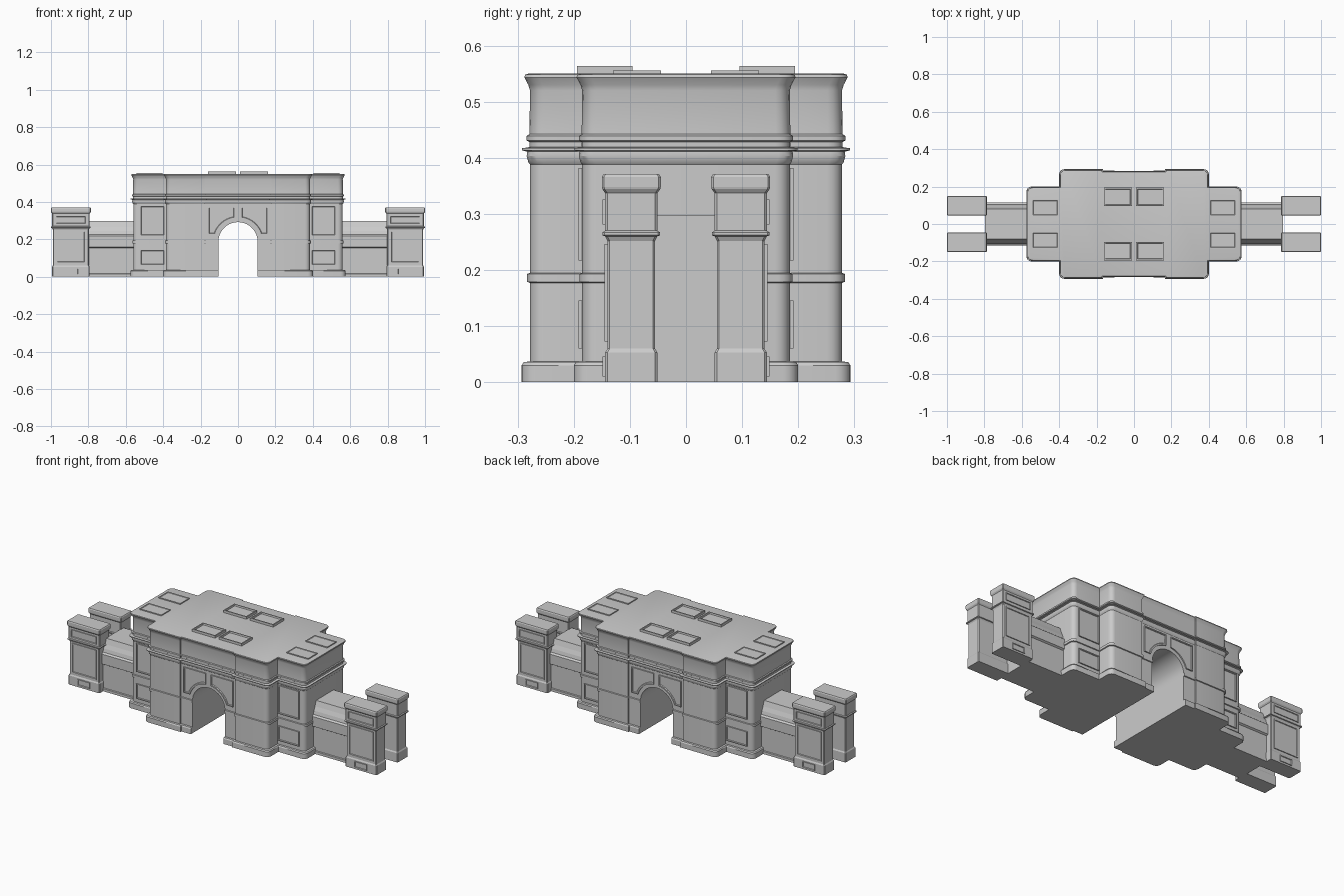
import bpy, bmesh, math
from mathutils import Vector

if "Cube" in bpy.data.objects:
    bpy.data.objects.remove(bpy.data.objects["Cube"], do_unlink=True)

stone = bpy.data.materials.new("pale_grey_stone")
stone.use_nodes = True
stone.diffuse_color = (0.6, 0.6, 0.6, 1)
stone.node_tree.nodes["Principled BSDF"].inputs["Base Color"].default_value = (0.6, 0.6, 0.6, 1)


def finish(bm, name, mirror=(False, False)):
    bmesh.ops.recalc_face_normals(bm, faces=bm.faces[:])
    mesh = bpy.data.meshes.new(name)
    bm.to_mesh(mesh)
    bm.free()
    mesh.materials.append(stone)
    obj = bpy.data.objects.new(name, mesh)
    bpy.context.collection.objects.link(obj)
    if any(mirror):
        mod = obj.modifiers.new("mirror", 'MIRROR')
        mod.use_axis = (mirror[0], mirror[1], False)
        mod.use_mirror_merge = False
    return obj


def loft(name, rings, mirror=(False, False)):
    """Skin closed rings of equal length and cap both ends."""
    bm = bmesh.new()
    loops = [[bm.verts.new(p) for p in ring] for ring in rings]
    for a, b in zip(loops, loops[1:]):
        for i in range(len(a)):
            j = (i + 1) % len(a)
            bm.faces.new((a[i], a[j], b[j], b[i]))
    bm.faces.new(loops[0])
    bm.faces.new(loops[-1])
    return finish(bm, name, mirror)


def rect(x0, x1, z0, z1):
    return [(x0, z0), (x1, z0), (x1, z1), (x0, z1)]


def panel(name, pts, base, height, frame=0.008, sink=0.004, roof=False):
    """Raised panel with a sunken field, repeated in all four quarters."""
    def place(u, v):
        return (u, v, base) if roof else (u, -base, v)
    out = Vector((0, 0, 1)) if roof else Vector((0, -1, 0))
    bm = bmesh.new()
    face = bm.faces.new([bm.verts.new(place(u, v)) for u, v in pts])
    ext = bmesh.ops.extrude_face_region(bm, geom=[face])["geom"]
    bmesh.ops.translate(bm, vec=out * height,
                        verts=[g for g in ext if isinstance(g, bmesh.types.BMVert)])
    bmesh.ops.recalc_face_normals(bm, faces=bm.faces[:])
    bm.faces.ensure_lookup_table()
    front = max(bm.faces, key=lambda f: f.calc_center_median().dot(out))
    bmesh.ops.inset_region(bm, faces=[front], thickness=frame)
    bmesh.ops.inset_region(bm, faces=[front], thickness=0.003, depth=-sink)
    return finish(bm, name, (True, True))


# Stepped plan with rounded outer corners
def rounded(x, y, r=0.026, steps=4):
    angles = [math.pi / 2 * (1 - i / steps) for i in range(steps + 1)]
    return [(x - r + r * math.cos(a), y - r + r * math.sin(a)) for a in angles]


def plan(d, z):
    q = [(0.18 - d, 0.27 + d), (0.18 - d, 0.278 + d)]
    q += rounded(0.385 + d, 0.278 + d)
    q += [(0.385 + d, 0.185 + d)]
    q += rounded(0.56 + d, 0.185 + d)
    half = q + [(x, -y) for x, y in reversed(q)]
    ring = half + [(-x, y) for x, y in reversed(half)]
    return [(x, y, z) for x, y in ring]


# Main block: plinth, string course, cornices and attic
block_profile = [
    (0.015, 0), (0.015, 0.03), (0.011, 0.036), (0, 0.037),
    (0, 0.177), (0.005, 0.179), (0.005, 0.193), (0, 0.195),
    (0, 0.388), (0.003, 0.392), (0.006, 0.403), (0.005, 0.411),
    (0.014, 0.413), (0.014, 0.417), (0.001, 0.419), (0.001, 0.428),
    (0.006, 0.431), (0.006, 0.439), (0.001, 0.442), (0, 0.52),
    (0.003, 0.53), (0.01, 0.543), (0.009, 0.548), (0.003, 0.55)]
block = loft("main_block", [plan(d, z) for d, z in block_profile])

# Archway cutter
R, SPRING = 0.105, 0.187
arch = [(R * math.cos(math.pi * i / 20), SPRING + R * math.sin(math.pi * i / 20)) for i in range(21)]
arch = [(R, -0.1)] + arch + [(-R, -0.1)]
cutter = loft("archway_cutter", [[(x, y, z) for x, z in arch] for y in (-0.5, 0.5)])
cutter.hide_render = True
cut = block.modifiers.new("archway", 'BOOLEAN')
cut.object, cut.operation, cut.solver = cutter, 'DIFFERENCE', 'EXACT'
bpy.context.view_layer.objects.active = block
block.select_set(True)
bpy.ops.object.modifier_apply(modifier=cut.name)
bpy.data.objects.remove(cutter, do_unlink=True)
bpy.ops.object.shade_smooth_by_angle(angle=math.radians(28))
block.select_set(False)

# Spandrel panels that follow the arch
r = 0.125
a0, a1 = math.asin(0.038 / r), math.acos(0.016 / r)
curve = [a0 + (a1 - a0) * i / 10 for i in range(11)]
spandrel = [(r * math.cos(a), SPRING + r * math.sin(a)) for a in curve]
spandrel += [(0.016, 0.374), (0.16, 0.374), (0.16, 0.225)]
panel("spandrel_panel", spandrel, 0.268, 0.009)

# End bay panels
panel("upper_bay_panel", rect(0.39, 0.525, 0.217, 0.382), 0.183, 0.009)
panel("lower_bay_panel", rect(0.39, 0.525, 0.06, 0.146), 0.183, 0.009)

# Roof panels
panel("centre_roof_panel", rect(0.012, 0.16, 0.095, 0.194), 0.549, 0.015, 0.009, 0.008, True)
panel("end_roof_panel", rect(0.404, 0.544, 0.045, 0.13), 0.549, 0.007, 0.006, 0.002, True)

# Low wings with a moulded roof
wing_half = [(0.11, 0), (0.11, 0.015), (0.105, 0.018), (0.105, 0.154),
             (0.115, 0.16), (0.115, 0.217), (0.105, 0.225), (0.1, 0.245),
             (0.09, 0.267), (0.08, 0.297)]
section = wing_half + [(-y, z) for y, z in reversed(wing_half)]
loft("wing", [[(x, y, z) for y, z in section] for x in (0.54, 0.797)], (True, False))


# Corner pylons
def pylon_ring(d, z):
    hx, hy = 0.0985 + d, 0.0445 + d
    c = 0.004
    pts = [(hx, hy - c), (hx - c, hy), (c - hx, hy), (-hx, hy - c),
           (-hx, c - hy), (c - hx, -hy), (hx - c, -hy), (hx, c - hy)]
    return [(0.8935 + x, 0.0975 + y, z) for x, y in pts]


pylon_profile = [
    (0.002, 0), (0.002, 0.053), (-0.002, 0.06), (-0.002, 0.252), (0.002, 0.26),
    (0.007, 0.262), (0.007, 0.267), (0.002, 0.27), (0.002, 0.337), (0.007, 0.344),
    (0.008, 0.348), (0.008, 0.366), (0.005, 0.371)]
loft("pylon", [pylon_ring(d, z) for d, z in pylon_profile], (True, True))
panel("pylon_shaft_panel", rect(0.815, 0.972, 0.073, 0.246), 0.139, 0.006)
panel("pylon_frieze_panel", rect(0.812, 0.975, 0.281, 0.326), 0.142, 0.007, 0.005)
panel("pylon_base_panel", rect(0.853, 0.932, 0.01, 0.046), 0.142, 0.007, 0.005)
